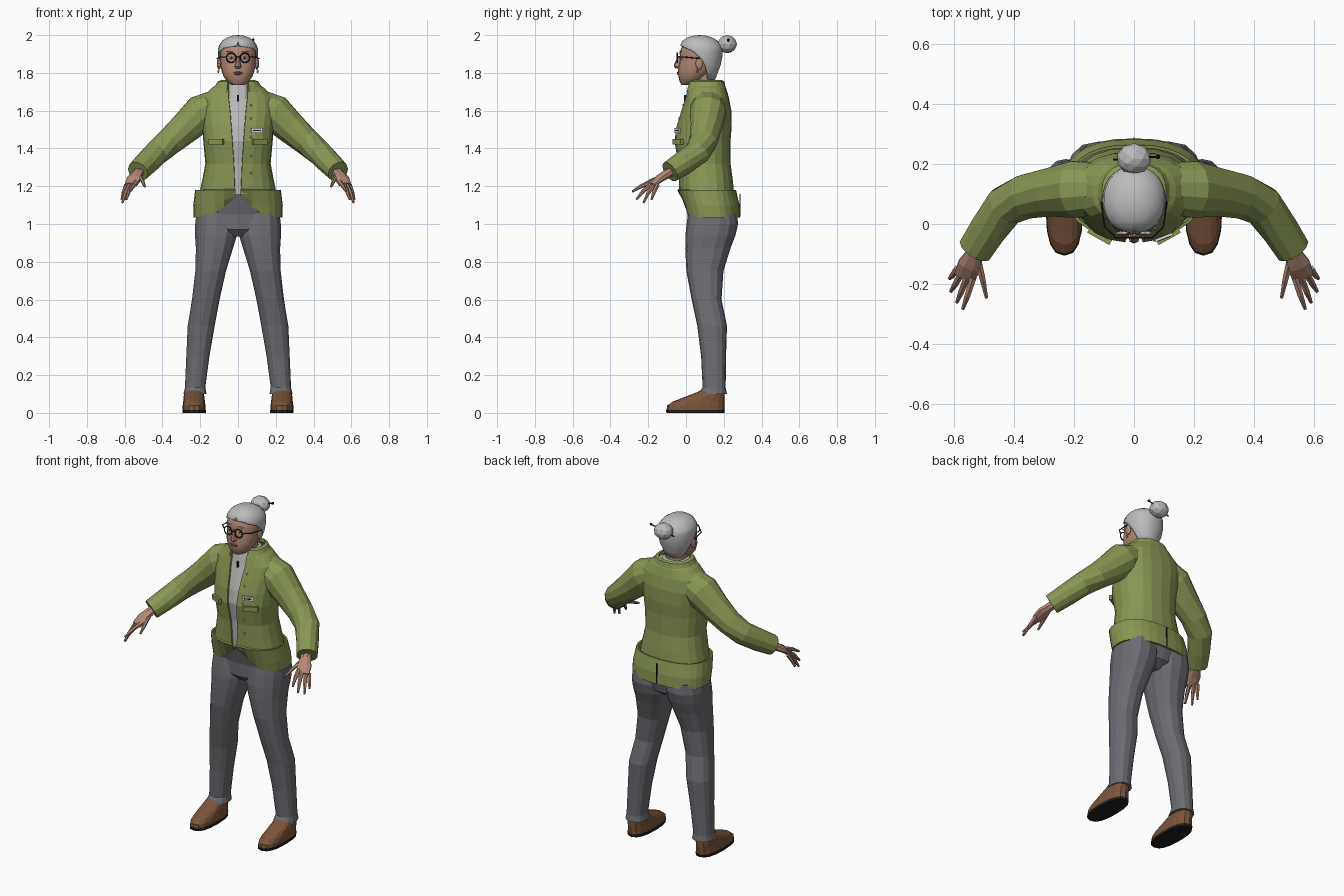
import bpy, bmesh, math
from mathutils import Vector

default = bpy.data.objects.get("Cube")
if default:
    bpy.data.objects.remove(default, do_unlink=True)


def material(name, r, g, b):
    m = bpy.data.materials.new(name)
    m.use_nodes = True
    m.diffuse_color = (r, g, b, 1)
    bsdf = next(n for n in m.node_tree.nodes if n.type == 'BSDF_PRINCIPLED')
    bsdf.inputs["Base Color"].default_value = (r, g, b, 1)
    return m


GREEN = material("jacket green", .25, .31, .09)
GREY = material("trouser grey", .15, .15, .17)
HAIR = material("silver hair", .5, .5, .5)
SKIN = material("skin", .45, .25, .18)
BROWN = material("shoe brown", .2, .09, .045)
BLACK = material("black", .015, .013, .012)
WOOL = material("sweater grey", .5, .49, .48)
LIP = material("lip", .33, .14, .11)
WHITE = material("white", .75, .75, .72)


def finish(name, bm, mat, smooth=False, closed=True, thick=0):
    bmesh.ops.remove_doubles(bm, verts=bm.verts, dist=.0004)
    if closed:
        bmesh.ops.recalc_face_normals(bm, faces=bm.faces)
    mesh = bpy.data.meshes.new(name)
    bm.to_mesh(mesh)
    bm.free()
    ob = bpy.data.objects.new(name, mesh)
    bpy.context.scene.collection.objects.link(ob)
    mesh.materials.append(mat)
    if smooth:
        bpy.ops.object.select_all(action='DESELECT')
        ob.select_set(True)
        bpy.context.view_layer.objects.active = ob
        bpy.ops.object.shade_smooth_by_angle(angle=math.radians(40))
    if thick:
        mod = ob.modifiers.new("thickness", 'SOLIDIFY')
        mod.thickness, mod.offset = thick, -1
    return ob


def skin_rings(bm, rings, wrap, cap):
    rows = [[bm.verts.new(p) for p in ring] for ring in rings]
    n = len(rows[0])
    for a, b in zip(rows, rows[1:]):
        for j in range(n if wrap else n - 1):
            k = (j + 1) % n
            bm.faces.new((a[j], a[k], b[k], b[j]))
    if cap:
        bm.faces.new(rows[0])
        bm.faces.new(rows[-1])


def power(v, e):
    return math.copysign(abs(v) ** e, v)


def loft(name, rings, mat, n=16, p=2.4, side=1, thick=0, smooth=False):
    """Stacked level rings (z, x0, x1, y0, y1[, opening angle at the front])."""
    is_open = any(len(r) > 5 for r in rings)
    rows = []
    for z, x0, x1, y0, y1, *rest in rings:
        start = rest[0] if rest else 0
        row = []
        for k in range(n + 1 if is_open else n):
            t = start + (2 * math.pi - 2 * start) * k / n
            x = (x0 + x1) / 2 + (x1 - x0) / 2 * power(math.sin(t), 2 / p)
            y = (y0 + y1) / 2 - (y1 - y0) / 2 * power(math.cos(t), 2 / p)
            row.append((side * x, y, z))
        rows.append(row)
    bm = bmesh.new()
    skin_rings(bm, rows, not is_open, not is_open)
    return finish(name, bm, mat, smooth, not is_open, thick)


def tube(name, path, mat, n=8, side=1, smooth=False):
    """Limb through points (x, y, z, level radius, upright radius)."""
    pts = [Vector(q[:3]) for q in path]
    rows = []
    for i, q in enumerate(path):
        t = (pts[min(i + 1, len(pts) - 1)] - pts[max(i - 1, 0)]).normalized()
        u = t.cross(Vector((0, 0, 1))).normalized()
        v = u.cross(t)
        row = []
        for k in range(n):
            a = 2 * math.pi * (k + .5) / n
            c = pts[i] + u * q[3] * math.cos(a) + v * q[4] * math.sin(a)
            row.append((side * c.x, c.y, c.z))
        rows.append(row)
    bm = bmesh.new()
    skin_rings(bm, rows, True, True)
    return finish(name, bm, mat, smooth)


def ball(name, loc, size, mat, detail=2, smooth=False):
    bm = bmesh.new()
    bmesh.ops.create_icosphere(bm, subdivisions=detail, radius=1)
    for v in bm.verts:
        v.co = Vector(loc) + v.co * Vector(size)
    return finish(name, bm, mat, smooth)


def box(name, loc, size, mat, turn=0):
    bm = bmesh.new()
    bmesh.ops.create_cube(bm, size=1)
    bmesh.ops.scale(bm, vec=size, verts=bm.verts)
    ob = finish(name, bm, mat)
    ob.location, ob.rotation_euler = loc, (0, 0, turn)
    return ob


def opened(z, hx, y0, y1, gap):
    return (z, -hx, hx, y0, y1, math.asin((gap / hx) ** 1.2))


# Jacket: z, half width, front, back, half opening
BODY = [(1.16, .205, -.036, .255, .016), (1.23, .19, -.038, .248, .018),
        (1.32, .173, -.042, .236, .022), (1.44, .184, -.062, .236, .03),
        (1.52, .19, -.05, .242, .036), (1.60, .20, -.026, .24, .042),
        (1.67, .19, -.004, .227, .05), (1.72, .14, .008, .212, .05),
        (1.75, .095, .02, .195, .05)]
loft("jacket_body", [opened(*r) for r in BODY], GREEN, n=20, thick=.01)
band = loft("jacket_hem_band", [opened(1.035, .236, -.005, .286, .012),
            opened(1.1, .237, -.022, .283, .012),
            opened(1.18, .227, -.046, .265, .012)], GREEN, n=28, thick=.01)
for v in band.data.vertices:
    if v.co.z < 1.12 and v.co.y < .1:
        v.co.z += (.11 if v.co.z < 1.05 else .05) * max(0, 1 - abs(v.co.x) / .15)
loft("jacket_collar", [opened(1.70, .14, -.004, .215, .06),
     opened(1.755, .108, .012, .203, .055),
     opened(1.762, .088, .03, .19, .05)], GREEN, thick=.008)
box("back_seam", (0, .286, 1.1), (.005, .006, .12), BLACK)

# Sweater and turtleneck
loft("sweater", [(z, -h + .02, h - .02, a + .014, b - .02)
     for z, h, a, b, g in BODY[:-1]], WOOL)
loft("sweater_neck", [(1.66, -.085, .085, .0, .19), (1.71, -.08, .08, .012, .18),
     (1.745, -.072, .072, .022, .172), (1.75, -.06, .06, .035, .16)], WOOL)
box("zip_pull", (0, -.004, 1.665), (.008, .012, .035), BLACK)


def front_y(x, z):
    for a, b in zip(BODY, BODY[1:]):
        if a[0] <= z <= b[0]:
            f = (z - a[0]) / (b[0] - a[0])
            h, y0, y1 = (a[i] + (b[i] - a[i]) * f for i in (1, 2, 3))
            return (y0 + y1) / 2 - (y1 - y0) / 2 * (1 - (abs(x) / h) ** 2.4) ** (1 / 2.4)


def on_front(name, x, z, size, mat, lift=0):
    d = .03
    turn = math.atan2(front_y(x + d, z) - front_y(x - d, z), 2 * d)
    return box(name, (x, front_y(x, z) - lift, z), size, mat, turn)


# Pocket flaps, name badge and buttons
for s, label in ((1, "left"), (-1, "right")):
    on_front("pocket_flap_" + label, s * .115, 1.435, (.085, .018, .03), GREEN, .003)
on_front("badge", .1, 1.495, (.062, .009, .024), WHITE, .005)
on_front("badge_stripe", .1, 1.495, (.045, .009, .007), BLACK, .007)
for z in (1.27, 1.36, 1.46, 1.56, 1.63):
    ball("button", (.07, front_y(.07, z) - .002, z), (.007, .005, .007), HAIR, 1)

# Head and neck
loft("neck", [(1.70, -.06, .06, .035, .16), (1.77, -.058, .058, .02, .15),
     (1.82, -.06, .06, .02, .15)], SKIN, n=12, smooth=True)
loft("head", [(1.735, -.03, .03, -.022, .05), (1.748, -.052, .052, -.032, .08),
     (1.78, -.076, .076, -.04, .11), (1.81, -.087, .087, -.043, .14),
     (1.85, -.094, .094, -.036, .165), (1.88, -.096, .096, -.031, .175),
     (1.905, -.097, .097, -.034, .178), (1.935, -.093, .093, -.024, .172),
     (1.965, -.07, .07, .0, .145)], SKIN, n=20, p=2.2, smooth=True)
loft("nose", [(1.824, -.012, .012, -.055, -.02), (1.833, -.019, .019, -.065, -.02),
     (1.845, -.014, .014, -.063, -.02), (1.89, -.007, .007, -.042, -.02)], SKIN, n=8)
ball("upper_lip", (0, -.04, 1.802), (.026, .009, .005), LIP)
ball("lower_lip", (0, -.04, 1.794), (.022, .009, .005), LIP)

# Hair shell open around the face, with bun and pin
loft("hair", [(1.765, -.062, .062, .0, .155, 2.05), (1.80, -.083, .083, -.02, .168, 1.95),
     (1.84, -.1, .1, -.035, .183, 1.8), (1.885, -.106, .106, -.036, .192, 1.5),
     (1.915, -.106, .106, -.036, .194, 1.2), (1.93, -.105, .105, -.034, .193, .8),
     (1.945, -.101, .101, -.031, .188, .05), (1.97, -.084, .084, -.018, .168, 0),
     (1.988, -.058, .058, .008, .138, 0), (1.997, -.03, .03, .04, .105, 0),
     (2.0, 0, 0, .07, .07, 0)], HAIR, n=24, p=2.15, thick=.01, smooth=True)
ball("hair_bun", (0, .218, 1.952), (.058, .052, .048), HAIR)
tube("hair_pin", [(-.07, .215, 1.935, .004, .004), (.08, .225, 1.975, .004, .004)], BLACK, n=6)
ball("pin_head", (.08, .225, 1.975), (.009, .009, .009), BLACK, 1)

# Eyes, ears and glasses
for s, label in ((1, "left"), (-1, "right")):
    ball("eye_" + label, (s * .035, -.024, 1.88), (.015, .009, .007), WHITE)
    ball("pupil_" + label, (s * .035, -.031, 1.88), (.006, .004, .006), BLACK, 1)
    ball("brow_" + label, (s * .04, -.03, 1.913), (.024, .006, .004), HAIR, 1)
    ball("ear_" + label, (s * .1, .07, 1.85), (.012, .02, .034), SKIN)
    ball("earring_" + label, (s * .104, .062, 1.808), (.006, .006, .01), HAIR, 1)
    bpy.ops.mesh.primitive_torus_add(major_radius=.025, minor_radius=.0035, major_segments=20,
                                     minor_segments=6, location=(s * .036, -.046, 1.88),
                                     rotation=(math.pi / 2, 0, 0))
    rim = bpy.context.object
    rim.name = "glasses_rim_" + label
    rim.data.materials.append(BLACK)
    tube("glasses_arm_" + label, [(.061, -.045, 1.885, .003, .003), (.098, -.01, 1.884, .003, .003),
         (.11, .075, 1.876, .003, .003)], BLACK, n=6, side=s)
box("glasses_bridge", (0, -.048, 1.884), (.024, .005, .006), BLACK)

# Sleeves and hands
TIPS = {"index": ((.538, -.18, 1.222), (.556, -.238, 1.2), (.572, -.284, 1.172)),
        "middle": ((.557, -.175, 1.216), (.577, -.226, 1.175), (.592, -.262, 1.13)),
        "ring": ((.575, -.163, 1.21), (.596, -.2, 1.165), (.612, -.225, 1.112)),
        "little": ((.59, -.15, 1.207), (.605, -.17, 1.168), (.616, -.182, 1.13)),
        "thumb": ((.522, -.115, 1.258), (.506, -.185, 1.228), (.493, -.246, 1.198))}
for s, label in ((1, "left"), (-1, "right")):
    tube("sleeve_" + label, [(.1, .118, 1.645, .085, .075), (.19, .116, 1.592, .098, .1),
         (.275, .107, 1.512, .083, .086), (.36, .092, 1.438, .076, .073),
         (.43, .06, 1.378, .07, .067), (.485, -.015, 1.322, .064, .064),
         (.53, -.085, 1.277, .06, .058)], GREEN, n=12, side=s)
    tube("palm_" + label, [(.51, -.06, 1.29, .03, .026), (.535, -.105, 1.262, .032, .024),
         (.55, -.14, 1.24, .043, .02), (.567, -.178, 1.207, .038, .013)], SKIN, side=s)
    for finger, (a, b, c) in TIPS.items():
        tube(finger + "_finger_" + label, [(*a, .013, .012), (*b, .011, .011), (*c, .006, .006)],
             SKIN, n=6, side=s)

# Trousers
loft("trouser_hips", [(.935, -.1, .1, .04, .2), (.97, -.19, .19, .008, .25),
     (1.05, -.218, .218, .008, .268), (1.165, -.195, .195, -.02, .245)], GREY)
for s, label in ((1, "left"), (-1, "right")):
    loft("trouser_leg_" + label, [(.1, .165, .29, .065, .217), (.135, .172, .282, .088, .21),
         (.3, .15, .275, .08, .212), (.46, .122, .268, .06, .217), (.6, .096, .245, .03, .188),
         (.75, .062, .228, .002, .198), (.87, .025, .225, -.004, .235), (.94, .003, .23, -.003, .262),
         (1.0, .0, .229, .003, .276), (1.06, .0, .222, .012, .268)], GREY, n=14, side=s)

# Shoes with dark soles
for s, label in ((1, "left"), (-1, "right")):
    loft("sole_" + label, [(0, .17, .294, -.103, .203), (.016, .17, .295, -.106, .206)],
         BLACK, side=s, p=2.5)
    loft("shoe_" + label, [(.016, .172, .293, -.103, .204), (.038, .172, .293, -.1, .204),
         (.06, .175, .29, -.07, .205), (.085, .178, .288, -.005, .205),
         (.11, .182, .284, .06, .204), (.12, .19, .276, .08, .198)], BROWN, side=s, p=2.5)
